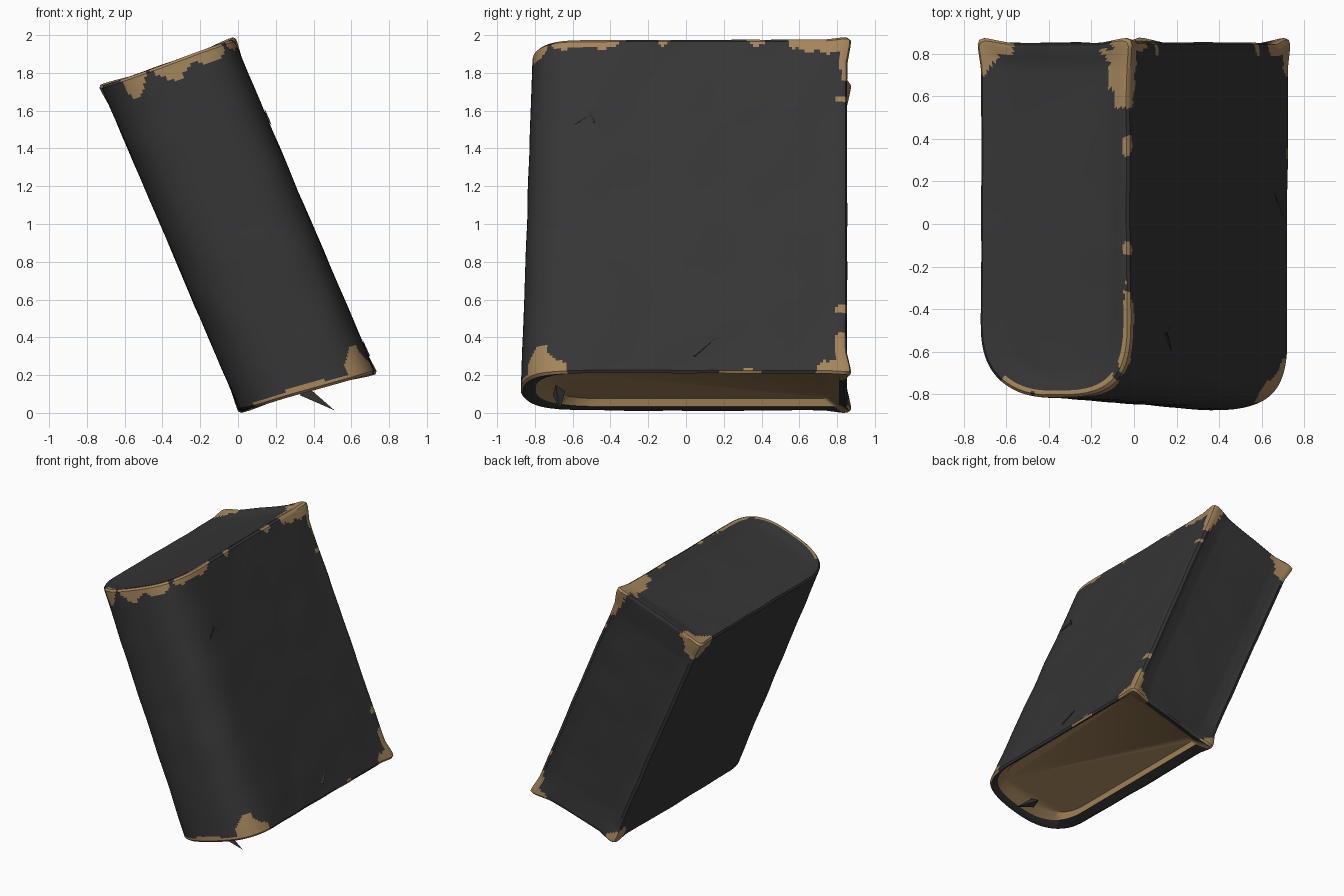
import bpy, bmesh, math
from mathutils import Vector, noise

if "Cube" in bpy.data.objects:
    bpy.data.objects.remove(bpy.data.objects["Cube"])

def material(name, rgb):
    m = bpy.data.materials.new(name)
    m.diffuse_color = (*rgb, 1)
    m.use_nodes = True
    m.node_tree.nodes["Principled BSDF"].inputs["Base Color"].default_value = m.diffuse_color
    return m

DARK = material("charcoal cover", (0.036, 0.036, 0.037))
TAN = material("worn tan board", (0.37, 0.235, 0.105))

# Leaning block: a = across (0..1), y = depth, t = along the length (0..1)
BL, BR = Vector((0.0, 0.03)), Vector((0.715, 0.235))
TL, TR = Vector((-0.735, 1.75)), Vector((-0.035, 2.0))

def place(a, y, t):
    p = BL.lerp(BR, a).lerp(TL.lerp(TR, a), t)
    if y < 0:
        y *= 1 + 0.075 * (1 - t)
    return Vector((p.x, y, p.y))

def outline():
    """Rounded front (tighter on the right), straight covers, square back."""
    pts = []
    for i in range(61):
        k = math.pi * i / 60
        c, s = math.cos(k), math.sin(k)
        e = 2 / 2.5 if c > 0 else 2 / 3.0
        pts.append((0.5 - 0.5 * math.copysign(abs(c) ** e, c), -0.47 - 0.345 * abs(s) ** e))
    pts += [(1, -0.47 + 1.29 * i / 80) for i in range(1, 81)]
    pts += [(0.99, 0.842)]
    pts += [(0.96 - 0.92 * i / 36, 0.85) for i in range(37)]
    pts += [(0.01, 0.842)]
    pts += [(0, 0.82 - 1.29 * i / 80) for i in range(80)]
    return pts

OUT = outline()

def inset(d):
    return [(0.5 + (a - 0.5) * (1 - d / 0.37), y * (1 - d / 0.83)) for a, y in OUT]

def side_point(a, y, t):
    """Outer skin: hollow back panel, swollen back corners, slight unevenness."""
    if y > 0.84 and 0.05 < a < 0.95:
        y -= 0.02 * min(1, 6 * min(a, 1 - a)) * min(1, 8 * min(t, 1 - t) + 0.1)
    end = min(abs(t), abs(1 - t)) * 1.83
    corner = max(0, 1 - abs(y - 0.85) / 0.12) * max(0, 1 - end / 0.12) \
        * max(0, 1 - min(a, 1 - a) / 0.2)
    corner = min(corner, 0.6) / 0.6
    a += math.copysign(0.014, a - 0.5) * corner
    y += 0.02 * corner
    t += math.copysign(0.005, t - 0.5) * corner
    p = place(a, y, t)
    return p + noise.noise_vector(p * 4) * 0.005

# Worn patches: a, y, t and their radii
WEAR = [
    (.6, -.8, 1, .34, .25, .045), (.22, -.74, .985, .08, .08, .05),
    (1, -.58, 1, .1, .28, .03), (1, -.12, 1, .06, .03, .03),
    (1, .36, 1, .08, .05, .02), (1, .76, 1, .15, .22, .04),
    (1, .86, .95, .07, .06, .09), (0, .85, 1, .18, .15, .07),
    (1, .85, .82, .04, .05, .012), (1, .83, .19, .04, .06, .012),
    (1, .85, 0, .15, .2, .035), (1, .85, .05, .06, .07, .08),
    (0, .85, 0, .15, .1, .07), (1, -.74, 0, .2, .13, .075),
    (.45, -.86, 0, .5, .2, .02), (1, .3, 0, .05, .13, .01),
]

def worn(a, y, t, corners_only=False):
    q = Vector((a * 7, y * 11, t * 20))
    n = 1 + 0.45 * noise.noise(q) + 0.15 * noise.noise(q * 2.7)
    for pa, py, pt, ra, ry, rt in WEAR:
        if corners_only and py < 0.7:
            continue
        if ((a - pa) / ra) ** 2 + ((y - py) / ry) ** 2 + ((t - pt) / rt) ** 2 < n * n:
            return 1
    return 0

bm = bmesh.new()
rings = []      # (coordinates, verts)

def add_ring(coords, fn=side_point):
    rings.append((coords, [bm.verts.new(fn(*c)) for c in coords]))

def skin(i, rule):
    (c0, v0), (c1, v1) = rings[i], rings[i + 1]
    n = len(v0)
    for k in range(n):
        j = (k + 1) % n
        f = bm.faces.new((v0[k], v0[j], v1[j], v1[k]))
        f.material_index = rule(*[(c0[k][q] + c0[j][q] + c1[j][q] + c1[k][q]) / 4 for q in range(3)])

# Bottom recess, from its floor out to the dark rim
def recess(a, y, s):
    return 0.54 + (a - 0.5) * 0.86 * s, 0.035 + (y - 0.02) * 0.93 * s

add_ring([(*recess(a, y, 0.93), 0.022) for a, y in OUT], place)
add_ring([(*recess(a, y, 1), 0.002) for a, y in OUT], place)
add_ring([(a, y, 0.0) for a, y in inset(0.012)])
# Sides
N = 120
for i in range(N + 1):
    add_ring([(a, y, 0.007 + 0.986 * i / N) for a, y in OUT])
last_side = len(rings) - 1
# Top with a shallow dip
for d, t in ((0.012, 1), (0.022, 1), (0.032, .999), (0.045, .998), (0.06, .996),
             (0.075, .994), (0.09, .992), (0.11, .99), (0.13, .989)):
    add_ring([(a, y, t) for a, y in inset(d)])

for i in range(len(rings) - 1):
    if i == 0:
        skin(i, lambda a, y, t: 1)
    elif i == 1:
        skin(i, lambda a, y, t: worn(a, y, t, True))
    elif i <= last_side:
        skin(i, worn)
    else:
        skin(i, lambda a, y, t: worn(a, y, t, i > last_side + 2))
bm.faces.new(rings[0][1]).material_index = 1
bm.faces.new(rings[-1][1])
bmesh.ops.recalc_face_normals(bm, faces=bm.faces)

def finish(bm, name):
    me = bpy.data.meshes.new(name)
    bm.to_mesh(me)
    bm.free()
    ob = bpy.data.objects.new(name, me)
    bpy.context.collection.objects.link(ob)
    me.materials.append(DARK)
    me.materials.append(TAN)
    return ob

block = finish(bm, "worn_case")
bpy.ops.object.select_all(action='DESELECT')
block.select_set(True)
bpy.context.view_layer.objects.active = block
bpy.ops.object.shade_smooth_by_angle(angle=math.radians(40))

# Torn slivers: each is a thin tetrahedron from a base point to a tip
def sliver(name, base, tip, width):
    b = bmesh.new()
    base, tip = Vector(base), Vector(tip)
    d = (tip - base).normalized()
    s = d.cross(Vector((0.3, 0.9, 0.2))).normalized() * width
    u = d.cross(s)
    v = [b.verts.new(p) for p in (base + s, base - s / 2 + u, base - s / 2 - u, tip)]
    for tri in ((0, 1, 2), (0, 1, 3), (1, 2, 3), (2, 0, 3)):
        b.faces.new([v[k] for k in tri])
    bmesh.ops.recalc_face_normals(b, faces=b.faces)
    return finish(b, name)

parts = [block,
         sliver("bottom_splinter", (0.33, -0.68, 0.14), (0.5, -0.67, 0.035), 0.035),
         sliver("upper_tear", place(1, -0.5, .77), place(1.01, -0.59, .74), 0.01),
         sliver("upper_tear_tip", place(1, -0.48, .75), place(1.01, -0.52, .79), 0.01),
         sliver("lower_tear", place(1, 0.04, .05), place(1.01, 0.15, .1), 0.01)]

# Stand on the ground and centre
pts = [v.co for v in block.data.vertices]
lo = Vector([min(p[k] for p in pts) for k in range(3)])
hi = Vector([max(p[k] for p in pts) for k in range(3)])
for ob in parts:
    ob.location = (-(lo.x + hi.x) / 2, -(lo.y + hi.y) / 2, -lo.z)
